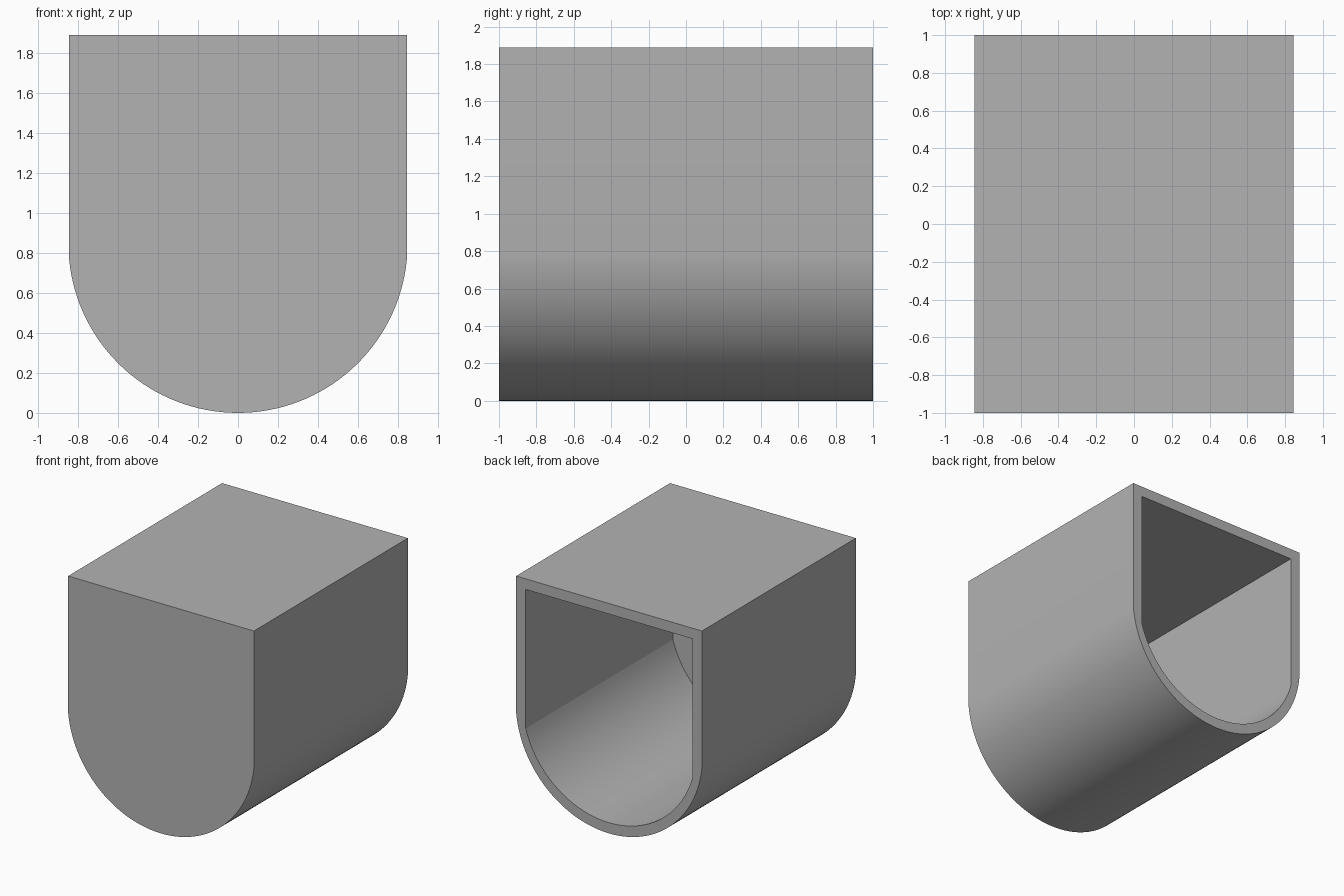
import bpy, bmesh, math

cube = bpy.data.objects.get("Cube")
if cube:
    bpy.data.objects.remove(cube, do_unlink=True)

TOP, HALF, LENGTH, WALL = 1.89, 0.845, 2.0, 0.087

grey = bpy.data.materials.new("plain_grey")
grey.use_nodes = True
colour = (0.45, 0.45, 0.45, 1)
grey.diffuse_color = colour
grey.node_tree.nodes["Principled BSDF"].inputs["Base Color"].default_value = colour


def u_profile(half, bottom, shoulder, top, steps=64):
    """Flat top, straight sides and a circular arc through the bottom."""
    rise = shoulder - bottom
    radius = (half ** 2 + rise ** 2) / (2 * rise)
    sweep = math.asin(half / radius)
    points = [(-half, top)]
    for i in range(steps + 1):
        a = sweep * (2 * i / steps - 1)
        points.append((radius * math.sin(a), bottom + radius * (1 - math.cos(a))))
    return points + [(half, top)]


def ring(bm, profile, y):
    return [bm.verts.new((x, y, z)) for x, z in profile]


def bridge(bm, a, b):
    for i in range(len(a)):
        j = (i + 1) % len(a)
        bm.faces.new((a[i], a[j], b[j], b[i]))


# Outer shell and inner cavity, open at the back
outer = u_profile(HALF, 0, 0.77, TOP)
inner = u_profile(HALF - WALL, 0.088, 0.66, TOP - WALL)
bm = bmesh.new()
front = ring(bm, outer, -LENGTH / 2)
back = ring(bm, outer, LENGTH / 2)
mouth = ring(bm, inner, LENGTH / 2)
deep = ring(bm, inner, -LENGTH / 2 + WALL)
bm.faces.new(front)
bridge(bm, front, back)
bridge(bm, back, mouth)
bridge(bm, mouth, deep)
bm.faces.new(deep)
bmesh.ops.recalc_face_normals(bm, faces=bm.faces)

mesh = bpy.data.meshes.new("open_housing")
bm.to_mesh(mesh)
bm.free()
mesh.materials.append(grey)
housing = bpy.data.objects.new("open_housing", mesh)
bpy.context.collection.objects.link(housing)

# Smooth the curved walls, keep the rims sharp
bpy.ops.object.select_all(action='DESELECT')
housing.select_set(True)
bpy.context.view_layer.objects.active = housing
bpy.ops.object.shade_smooth_by_angle(angle=math.radians(7))
